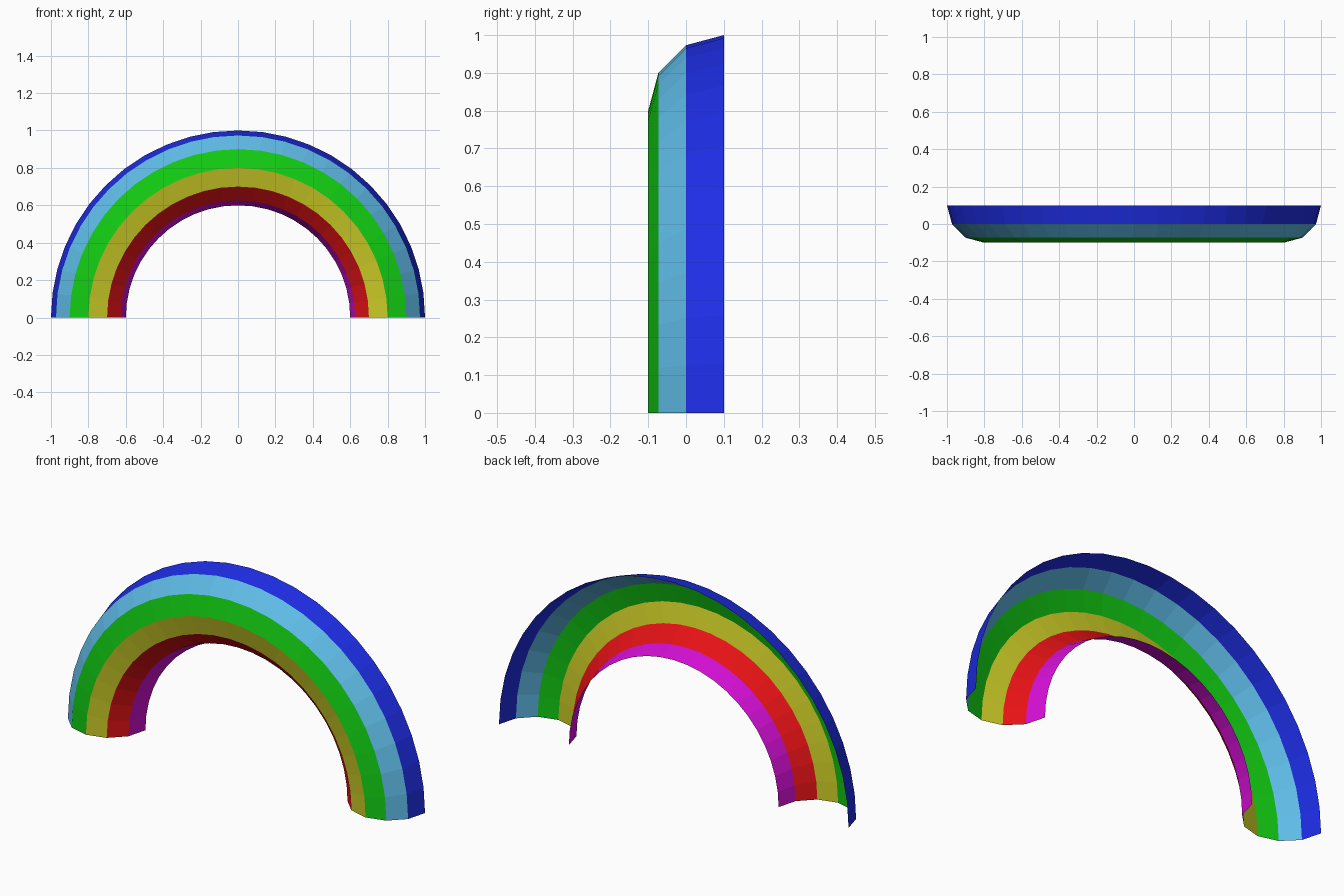
import bpy, bmesh
from math import sin, cos, pi, radians

if "Cube" in bpy.data.objects:
    bpy.data.objects.remove(bpy.data.objects["Cube"])

SEGMENTS = 24                 # facets along the half-circle arch
ARCH_R, TUBE_R = 0.8, 0.2     # arch centre line and half-tube radius
BACK_Y = 0.1                  # open back edge of the half tube

# colour bands from outside to inside, each one 30 degree facet of the tube
BANDS = [
    ("blue_band", (0.013, 0.027, 0.80)),
    ("light_blue_band", (0.114, 0.50, 0.80)),
    ("green_band", (0.006, 0.60, 0.006)),
    ("yellow_band", (0.60, 0.60, 0.02)),
    ("red_band", (0.80, 0.006, 0.008)),
    ("magenta_band", (0.70, 0.005, 0.70)),
]


def profile(i):
    """Radius from the arch centre and depth of tube corner i."""
    a = radians(30 * i)
    return ARCH_R + TUBE_R * cos(a), BACK_Y - TUBE_R * sin(a)


def add_band(index, name, colour):
    bm = bmesh.new()
    edges = []
    for r, y in (profile(index), profile(index + 1)):
        edges.append([bm.verts.new((r * cos(pi * s / SEGMENTS), y, r * sin(pi * s / SEGMENTS)))
                      for s in range(SEGMENTS + 1)])
    outer, inner = edges
    for s in range(SEGMENTS):
        bm.faces.new((outer[s], outer[s + 1], inner[s + 1], inner[s]))
    # make the strip face away from the tube's centre line
    bm.normal_update()
    a = radians(30 * index + 15)
    f = bm.faces[:][SEGMENTS // 2]
    if f.normal.z * cos(a) - f.normal.y * sin(a) < 0:
        bmesh.ops.reverse_faces(bm, faces=bm.faces[:])
    mesh = bpy.data.meshes.new(name)
    bm.to_mesh(mesh)
    bm.free()
    mat = bpy.data.materials.new(name)
    mat.diffuse_color = (*colour, 1)
    mat.use_nodes = True
    mat.node_tree.nodes["Principled BSDF"].inputs["Base Color"].default_value = mat.diffuse_color
    mesh.materials.append(mat)
    bpy.context.collection.objects.link(bpy.data.objects.new(name, mesh))


# open-backed rainbow arch
for i, (name, colour) in enumerate(BANDS):
    add_band(i, name, colour)
